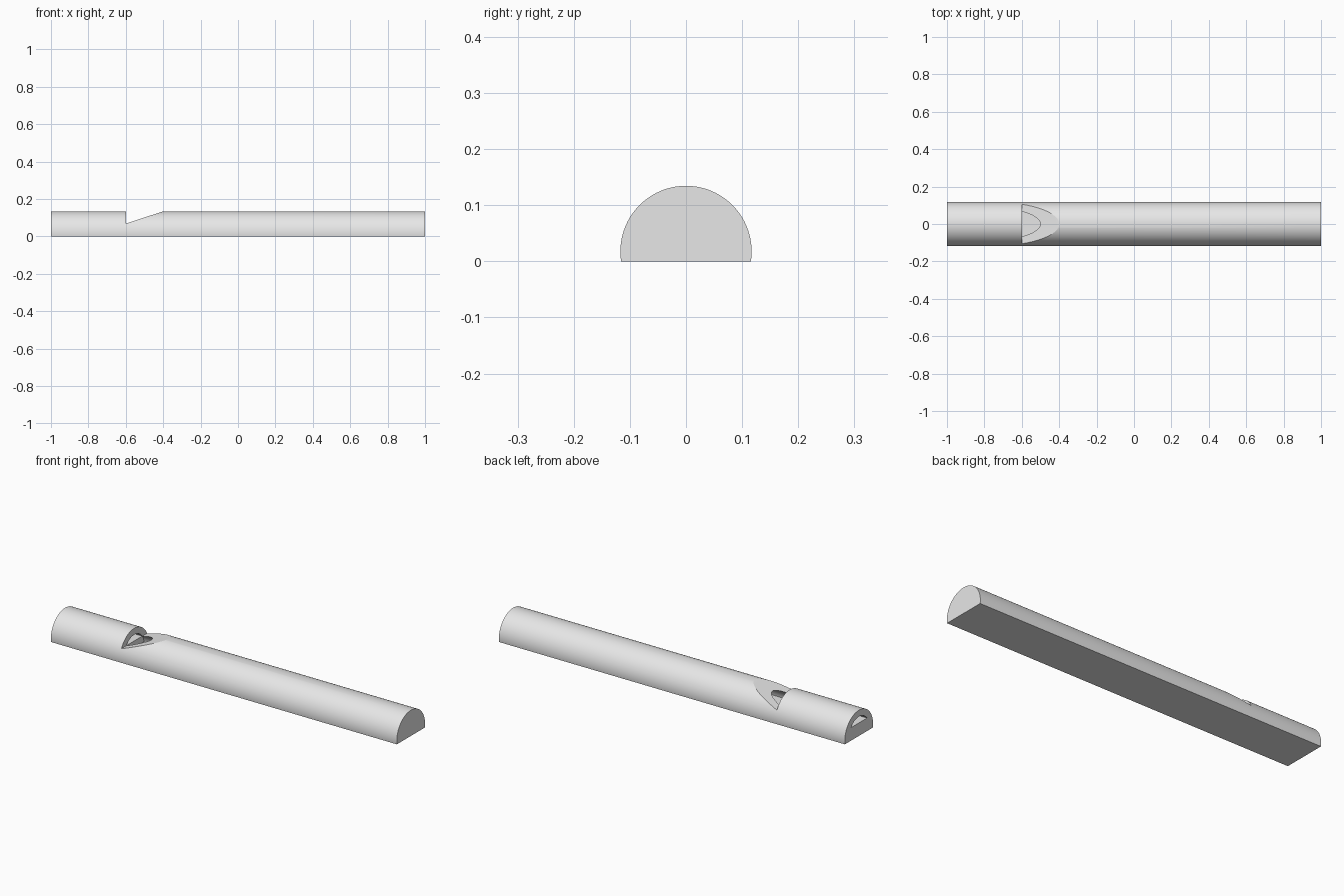
import bpy, bmesh, math

if "Cube" in bpy.data.objects:
    bpy.data.objects.remove(bpy.data.objects["Cube"])

R_OUT, R_IN, AXIS_Z = 0.117, 0.0835, 0.0175
LIP_X, LIP_Z = -0.6, 0.068

grey = bpy.data.materials.new("light_grey")
grey.diffuse_color = (0.8, 0.8, 0.8, 1)
grey.use_nodes = True
grey.node_tree.nodes["Principled BSDF"].inputs["Base Color"].default_value = grey.diffuse_color


def prism(name, points, offset):
    """Extrude a closed polygon of 3D points along an offset."""
    bm = bmesh.new()
    face = bm.faces.new([bm.verts.new(p) for p in points])
    ext = bmesh.ops.extrude_face_region(bm, geom=[face])
    moved = [v for v in ext["geom"] if isinstance(v, bmesh.types.BMVert)]
    bmesh.ops.translate(bm, verts=moved, vec=offset)
    bmesh.ops.recalc_face_normals(bm, faces=bm.faces)
    mesh = bpy.data.meshes.new(name)
    bm.to_mesh(mesh)
    bm.free()
    obj = bpy.data.objects.new(name, mesh)
    bpy.context.collection.objects.link(obj)
    mesh.materials.append(grey)
    return obj


def flat_round(name, radius, floor, x0, x1, steps=72):
    """Round bar along x, cut flat at the floor height."""
    a0 = math.asin((floor - AXIS_Z) / radius)
    pts = []
    for i in range(steps + 1):
        a = a0 + (math.pi - 2 * a0) * i / steps
        pts.append((x0, radius * math.cos(a), AXIS_Z + radius * math.sin(a)))
    return prism(name, pts, (x1 - x0, 0, 0))


def side_prism(name, xz):
    return prism(name, [(x, -0.3, z) for x, z in xz], (0, 0.6, 0))


def cut(obj, cutter):
    mod = obj.modifiers.new("cut", "BOOLEAN")
    mod.operation, mod.solver, mod.object = "DIFFERENCE", "EXACT", cutter
    bpy.context.view_layer.objects.active = obj
    bpy.ops.object.modifier_apply(modifier=mod.name)
    cutter.hide_render = True
    cutter.hide_set(True)


# Outer body with a flat underside
body = flat_round("whistle_body", R_OUT, 0.0, -1, 1)

# Hollow: deep chamber, with a shallow windway over the mouthpiece block
bore = flat_round("bore_cutter", R_IN, 0.0335, -1.1, 0.9665)
block = side_prism("block_cutter", [(-1.3, -0.1), (LIP_X - 0.0005, -0.1),
                                    (LIP_X - 0.0005, LIP_Z), (-1.3, LIP_Z)])
cut(bore, block)
cut(body, bore)

# Sound notch: upright face at the windway, slope up to the top of the tube
slope = (AXIS_Z + R_OUT - LIP_Z) / 0.2
notch = side_prism("notch_cutter", [(LIP_X, LIP_Z), (LIP_X + 0.6, LIP_Z + 0.6 * slope),
                                    (LIP_X, LIP_Z + 0.6 * slope)])
cut(body, notch)

# Smooth round walls, sharp rims
bpy.ops.object.select_all(action="DESELECT")
body.select_set(True)
bpy.context.view_layer.objects.active = body
bpy.ops.object.shade_smooth_by_angle(angle=math.radians(20))
